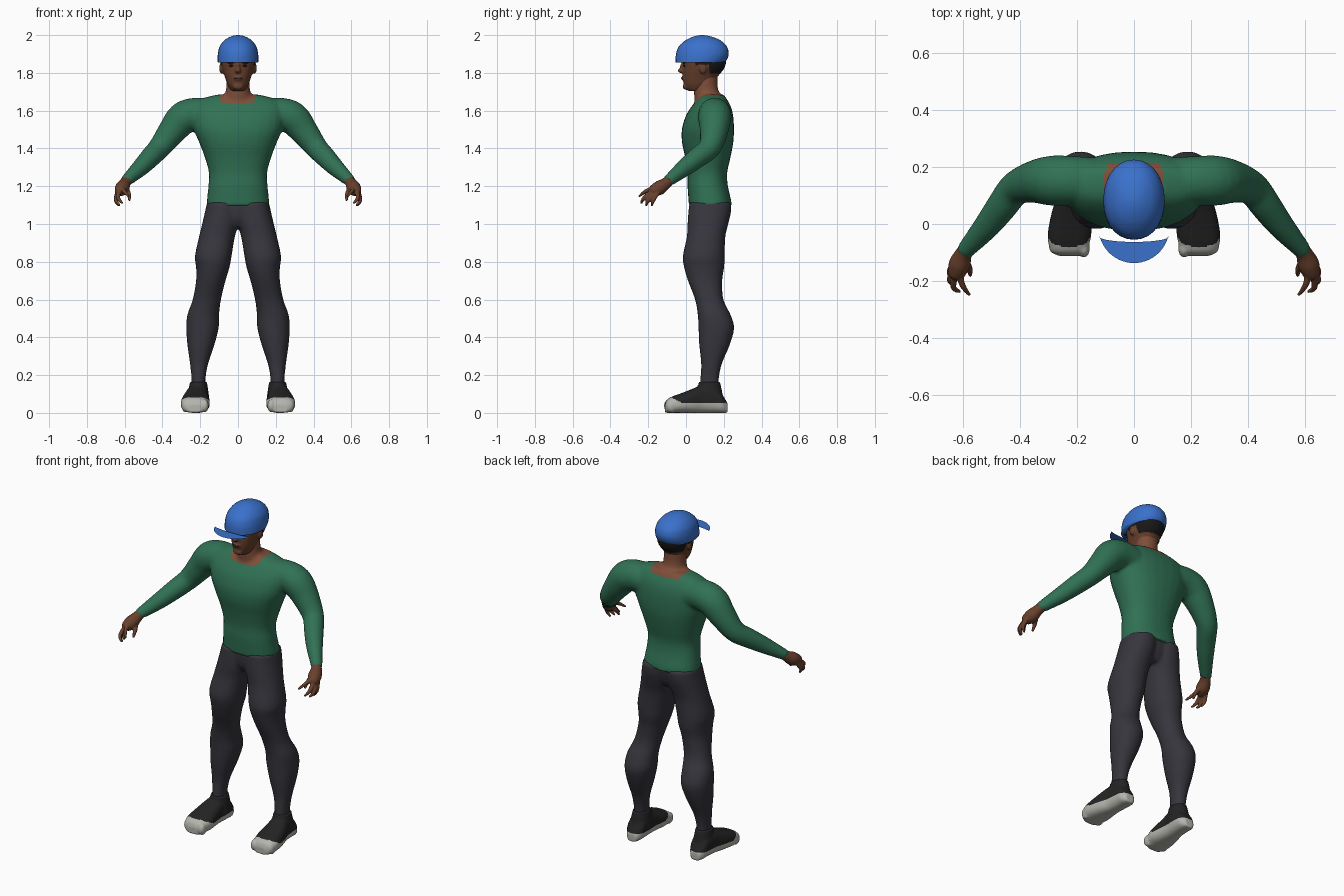
import bpy, bmesh, math
from mathutils import Vector


def material(name, rgb):
    m = bpy.data.materials.new(name)
    m.diffuse_color = (*rgb, 1)
    return m


GREEN = material("shirt green", (0.030, 0.165, 0.090))
BLUE = material("cap blue", (0.042, 0.165, 0.600))
CHARCOAL = material("trouser charcoal", (0.036, 0.036, 0.046))
BLACK = material("shoe black", (0.017, 0.017, 0.017))
GREY = material("sole grey", (0.46, 0.46, 0.42))
SKIN = material("skin brown", (0.140, 0.052, 0.026))
NECK = material("neck brown", (0.210, 0.075, 0.040))
HAIR = material("hair black", (0.010, 0.009, 0.009))
LIP = material("lip brown", (0.085, 0.026, 0.017))


def smooth_rows(rows, steps=4):
    """Catmull-Rom interpolation of section rows."""
    rows = [Vector(r) for r in rows]
    out = []
    for i in range(len(rows) - 1):
        a, b = rows[max(i - 1, 0)], rows[i]
        c, d = rows[i + 1], rows[min(i + 2, len(rows) - 1)]
        for k in range(steps):
            t = k / steps
            out.append(0.5 * (2 * b + (c - a) * t + (2 * a - 5 * b + 4 * c - d) * t * t
                              + (3 * b - a - 3 * c + d) * t ** 3))
    return out + [rows[-1]]


def skin_rings(bm, rings):
    """Join rings of points into a closed solid."""
    vs = [[bm.verts.new(p) for p in r] for r in rings]
    n = len(vs[0])
    for a, b in zip(vs, vs[1:]):
        for i in range(n):
            bm.faces.new((a[i], a[(i + 1) % n], b[(i + 1) % n], b[i]))
    bm.faces.new(vs[0])
    bm.faces.new(vs[-1])


def ring(c, u, v, e=2.0, n=28):
    pts = []
    for i in range(n):
        a = 2 * math.pi * i / n
        ca, sa = math.cos(a), math.sin(a)
        pts.append(c + u * math.copysign(abs(ca) ** (2 / e), ca)
                   + v * math.copysign(abs(sa) ** (2 / e), sa))
    return pts


def stack(bm, rows, e=2.0, s=1):
    """Solid from level sections (z, x0, x1, y0, y1); s mirrors in x."""
    skin_rings(bm, [ring(Vector((s * (x0 + x1) / 2, (y0 + y1) / 2, z)),
                         Vector(((x1 - x0) / 2, 0, 0)), Vector((0, (y1 - y0) / 2, 0)), e)
                    for z, x0, x1, y0, y1 in smooth_rows(rows)])


def centred(rows):
    return [(z, -w, w, y0, y1) for z, w, y0, y1 in rows]


def tube(bm, rows, s=1, n=20):
    """Round limb along (x, y, z, radius)."""
    rows = smooth_rows(rows)
    pts = [Vector((s * r[0], r[1], r[2])) for r in rows]
    rings = []
    for i, p in enumerate(pts):
        t = (pts[min(i + 1, len(pts) - 1)] - pts[max(i - 1, 0)]).normalized()
        u = t.cross(Vector((0.3 * s, 1, 0.2))).normalized()
        rings.append(ring(p, u * rows[i][3], t.cross(u) * rows[i][3], n=n))
    skin_rings(bm, rings)


def blob(bm, c, size):
    vs = bmesh.ops.create_uvsphere(bm, u_segments=16, v_segments=10, radius=1)["verts"]
    for v in vs:
        v.co = Vector([v.co[i] * size[i] + c[i] for i in range(3)])


def finish(name, bm, mats, voxel=0, rounds=0, rule=None):
    """Make the object, fuse its volumes, and colour its faces by rule."""
    bmesh.ops.recalc_face_normals(bm, faces=bm.faces)
    me = bpy.data.meshes.new(name)
    bm.to_mesh(me)
    bm.free()
    ob = bpy.data.objects.new(name, me)
    bpy.context.collection.objects.link(ob)
    if voxel:
        r = ob.modifiers.new("fuse", "REMESH")
        r.mode, r.voxel_size = "VOXEL", voxel
        m = ob.modifiers.new("soften", "SMOOTH")
        m.factor, m.iterations = 0.5, rounds
        dg = bpy.context.evaluated_depsgraph_get()
        fused = bpy.data.meshes.new_from_object(ob.evaluated_get(dg))
        ob.modifiers.clear()
        ob.data = me = fused
    me.materials.clear()
    for m in mats:
        me.materials.append(m)
    for p in me.polygons:
        p.use_smooth = True
        p.material_index = rule(p.center) if rule else 0
    return ob


# Shirt with neck
bm = bmesh.new()
stack(bm, centred([(1.095, .167, .015, .242), (1.13, .164, .013, .238), (1.20, .157, .008, .222),
                   (1.27, .154, .008, .218), (1.35, .175, -.004, .235), (1.43, .205, -.021, .250),
                   (1.50, .235, -.022, .254), (1.57, .250, -.002, .250), (1.62, .245, .028, .238),
                   (1.66, .200, .060, .217), (1.685, .110, .085, .200)]), 2.3)
stack(bm, centred([(1.58, .090, .04, .20), (1.65, .085, .045, .195), (1.69, .068, .042, .178),
                   (1.73, .062, .042, .168), (1.80, .062, .05, .168)]))
for s in (1, -1):
    tube(bm, [(.15, .15, 1.575, .085), (.22, .152, 1.582, .087), (.29, .152, 1.56, .088),
              (.35, .148, 1.49, .075), (.415, .125, 1.405, .060), (.462, .065, 1.355, .055),
              (.515, -.005, 1.30, .047), (.585, -.085, 1.235, .033), (.592, -.093, 1.227, .032)], s)


def neckline(c):
    low = 1.64 if c.y < .1 else 1.66
    return 1 if c.z > low and abs(c.x) < .082 + max(0, c.z - 1.64) * .5 else 0


finish("shirt_and_neck", bm, [GREEN, NECK], .010, 5, neckline)

# Trousers
bm = bmesh.new()
stack(bm, centred([(.985, .10, .05, .19), (1.03, .14, .025, .215), (1.11, .158, .02, .230)]))
for s in (1, -1):
    stack(bm, [(1.115, -.005, .164, .018, .240), (1.06, -.008, .176, .012, .238),
               (1.00, -.002, .190, .008, .224), (.93, .017, .207, .004, .208),
               (.83, .034, .228, -.017, .205), (.77, .045, .222, -.010, .202),
               (.70, .066, .222, .010, .192), (.60, .090, .240, .048, .198),
               (.52, .100, .268, .062, .236), (.45, .102, .274, .066, .255),
               (.36, .125, .268, .070, .232), (.26, .158, .254, .080, .190),
               (.18, .172, .246, .076, .174), (.11, .172, .246, .072, .172)], 2.15, s)
finish("trousers", bm, [CHARCOAL], .010, 4)

# Shoes: body along y, ankle collar, toe bumps
bm = bmesh.new()
for s in (1, -1):
    rows = smooth_rows([(-.112, .228, .035, .045), (-.098, .228, .062, .073), (-.06, .228, .074, .092),
                        (-.02, .225, .076, .106), (.04, .222, .067, .130), (.09, .216, .058, .150),
                        (.15, .212, .055, .140), (.19, .212, .050, .100), (.22, .212, .028, .050)])
    skin_rings(bm, [ring(Vector((s * x, y, h / 2)), Vector((w, 0, 0)), Vector((0, 0, h / 2)), 2.6)
                    for y, x, w, h in rows])
    stack(bm, [(.06, .15, .27, .03, .20), (.11, .156, .264, .055, .192), (.165, .165, .254, .068, .180)], 2, s)
    for k in range(4):
        blob(bm, (s * (.176 + k * .034), -.088 + .004 * k, .038), (.021, .030, .035))
finish("shoes", bm, [BLACK, GREY], .007, 2,
       lambda c: 1 if c.z < .053 + max(0, -c.y - .02) * .5 or c.y < -.095 else 0)

# Hands: palm, four fingers, thumb
bm = bmesh.new()
for s in (1, -1):
    tube(bm, [(.580, -.08, 1.24, .028), (.598, -.105, 1.217, .030), (.612, -.14, 1.192, .038),
              (.624, -.175, 1.175, .030), (.627, -.188, 1.168, .018)], s)
    for f in ([(.612, -.175, 1.188, .013), (.602, -.215, 1.172, .011), (.577, -.250, 1.145, .006)],
              [(.628, -.175, 1.175, .013), (.634, -.222, 1.138, .011), (.610, -.238, 1.108, .006)],
              [(.636, -.165, 1.165, .013), (.646, -.200, 1.125, .011), (.624, -.212, 1.096, .006)],
              [(.640, -.150, 1.165, .012), (.648, -.172, 1.125, .010), (.632, -.182, 1.096, .006)],
              [(.595, -.125, 1.190, .015), (.577, -.160, 1.155, .012), (.575, -.182, 1.122, .006)]):
        tube(bm, f, s, 10)
finish("hands", bm, [SKIN], .005, 2)

# Head with nose, chin, ears; hair coloured at the back and sides
bm = bmesh.new()
stack(bm, centred([(1.705, .035, .01, .11), (1.735, .054, -.010, .145), (1.78, .070, -.016, .168),
                   (1.82, .084, -.016, .200), (1.86, .092, -.016, .212), (1.92, .088, -.016, .20),
                   (1.96, .055, .02, .15)]), 2.2)
blob(bm, (0, -.022, 1.812), (.016, .022, .014))
blob(bm, (0, -.016, 1.832), (.010, .016, .028))
blob(bm, (0, -.012, 1.772), (.026, .013, .014))
blob(bm, (0, -.002, 1.728), (.028, .015, .018))
for s in (1, -1):
    blob(bm, (s * .089, .09, 1.825), (.010, .020, .030))
finish("head", bm, [SKIN, HAIR], .006, 2,
       lambda c: 1 if (c.y > .125 and c.z > 1.795) or (c.y > .05 and c.z > 1.842) else 0)

# Eyes and brows
bm = bmesh.new()
for s in (1, -1):
    blob(bm, (s * .035, -.009, 1.838), (.014, .006, .006))
    blob(bm, (s * .038, -.010, 1.854), (.024, .007, .004))
finish("eyes_and_brows", bm, [HAIR])

# Mouth
bm = bmesh.new()
blob(bm, (0, -.021, 1.772), (.022, .005, .005))
finish("mouth", bm, [LIP])

# Cap crown
bm = bmesh.new()
stack(bm, centred([(1.855, .107, -.055, .205), (1.875, .108, -.055, .219), (1.905, .106, -.052, .226),
                   (1.94, .097, -.038, .216), (1.97, .075, -.006, .186), (1.988, .048, .028, .148),
                   (1.997, .024, .056, .114), (2.0, .006, .078, .090)]), 2.1)
finish("cap_crown", bm, [BLUE])

# Cap brim: flat fan
bm = bmesh.new()
arc = [math.radians(194 + 152 * i / 24) for i in range(25)]
outer = [bm.verts.new((.124 * math.cos(a), -.013 + .124 * math.sin(a), 1.866)) for a in arc]
inner = [bm.verts.new((.124 * math.cos(a), -.043 + .02 * math.sin(a), 1.866)) for a in arc]
for i in range(24):
    bm.faces.new((outer[i], outer[i + 1], inner[i + 1], inner[i]))
finish("cap_brim", bm, [BLUE])
